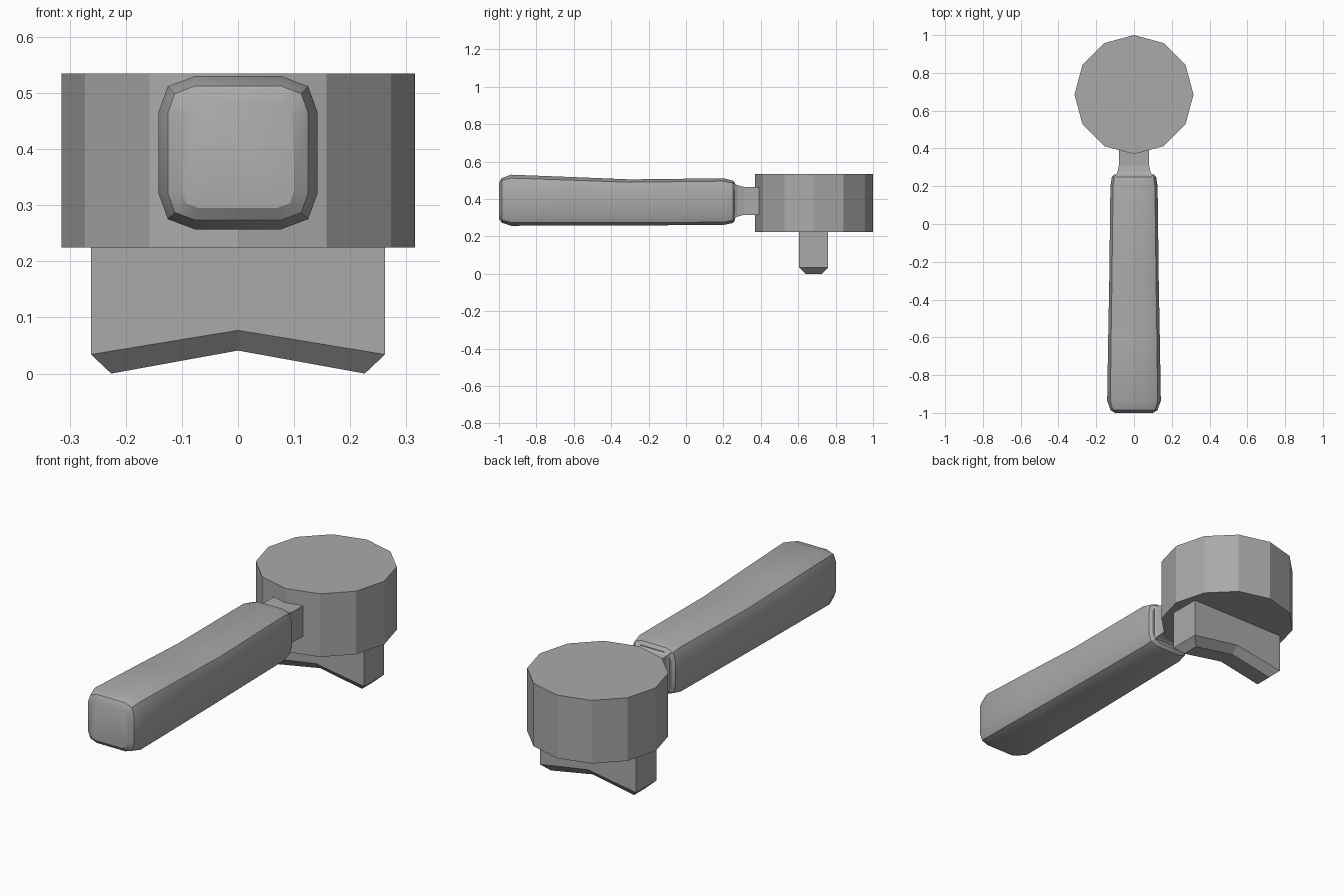
import bpy, bmesh, math

cube = bpy.data.objects.get("Cube")
if cube:
    bpy.data.objects.remove(cube, do_unlink=True)

GREY = (0.4, 0.4, 0.4, 1)
mat = bpy.data.materials.new("plain grey")
mat.use_nodes = True
mat.diffuse_color = GREY
mat.node_tree.nodes["Principled BSDF"].inputs["Base Color"].default_value = GREY


def loft(name, rings, smooth=False):
    """Skin a list of equal-length closed rings and cap both ends."""
    bm = bmesh.new()
    loops = [[bm.verts.new(p) for p in ring] for ring in rings]
    n = len(loops[0])
    for a, b in zip(loops, loops[1:]):
        for i in range(n):
            j = (i + 1) % n
            bm.faces.new((a[i], a[j], b[j], b[i]))
    bm.faces.new(loops[0])
    bm.faces.new(loops[-1])
    bmesh.ops.recalc_face_normals(bm, faces=bm.faces)
    mesh = bpy.data.meshes.new(name)
    bm.to_mesh(mesh)
    bm.free()
    mesh.materials.append(mat)
    obj = bpy.data.objects.new(name, mesh)
    bpy.context.collection.objects.link(obj)
    if smooth:
        bpy.ops.object.select_all(action='DESELECT')
        obj.select_set(True)
        bpy.context.view_layer.objects.active = obj
        bpy.ops.object.shade_smooth_by_angle(angle=math.radians(30))
    return obj


def rounded_section(y, w, low, high, r):
    """Rectangle across y with two-step bevelled corners of size r."""
    mid, h = (low + high) / 2, (high - low) / 2
    corner = [(w, h - r), (w - 0.26 * r, h - 0.28 * r), (w - r, h)]
    half = corner + [(-x, z) for x, z in reversed(corner)]
    return [(x, y, mid + z) for x, z in half + [(-x, -z) for x, z in half]]


def rectangle(y, w, low, high):
    return [(w, y, low), (w, y, high), (-w, y, high), (-w, y, low)]


# Twelve-sided basket
def basket_ring(z, radius=0.315, sides=12):
    angles = [math.tau * i / sides for i in range(sides)]
    return [(radius * math.cos(a), 0.685 + radius * math.sin(a), z) for a in angles]


loft("basket", [basket_ring(0.225), basket_ring(0.535)])

# Handle, swelling towards its free end: y, half width, low, high, corner
sections = [
    (-1.0, 0.100, 0.295, 0.487, 0.03),
    (-0.985, 0.125, 0.274, 0.512, 0.047),
    (-0.935, 0.142, 0.257, 0.530, 0.065),
    (-0.62, 0.137, 0.258, 0.518, 0.06),
    (-0.30, 0.131, 0.259, 0.505, 0.055),
    (0.20, 0.125, 0.261, 0.511, 0.055),
    (0.25, 0.117, 0.272, 0.499, 0.05),
    (0.263, 0.102, 0.287, 0.484, 0.04),
]
loft("handle", [rounded_section(*s) for s in sections], smooth=True)

# Neck flaring into the handle
loft("neck", [
    rectangle(0.25, 0.100, 0.292, 0.488),
    rectangle(0.275, 0.087, 0.306, 0.474),
    rectangle(0.31, 0.080, 0.315, 0.465),
    rectangle(0.40, 0.080, 0.315, 0.465),
])


# Double spout: a V-notched block with a chamfered underside
def spout_ring(depth, x, outer_z, mid_z):
    front = [(-x, 0.6825 - depth, outer_z), (0, 0.6825 - depth, mid_z), (x, 0.6825 - depth, outer_z)]
    return front + [(px, 0.6825 + depth, z) for px, y, z in reversed(front)]


loft("spout", [
    spout_ring(0.078, 0.262, 0.23, 0.23),
    spout_ring(0.078, 0.262, 0.034, 0.077),
    spout_ring(0.043, 0.226, 0.0, 0.041),
])
